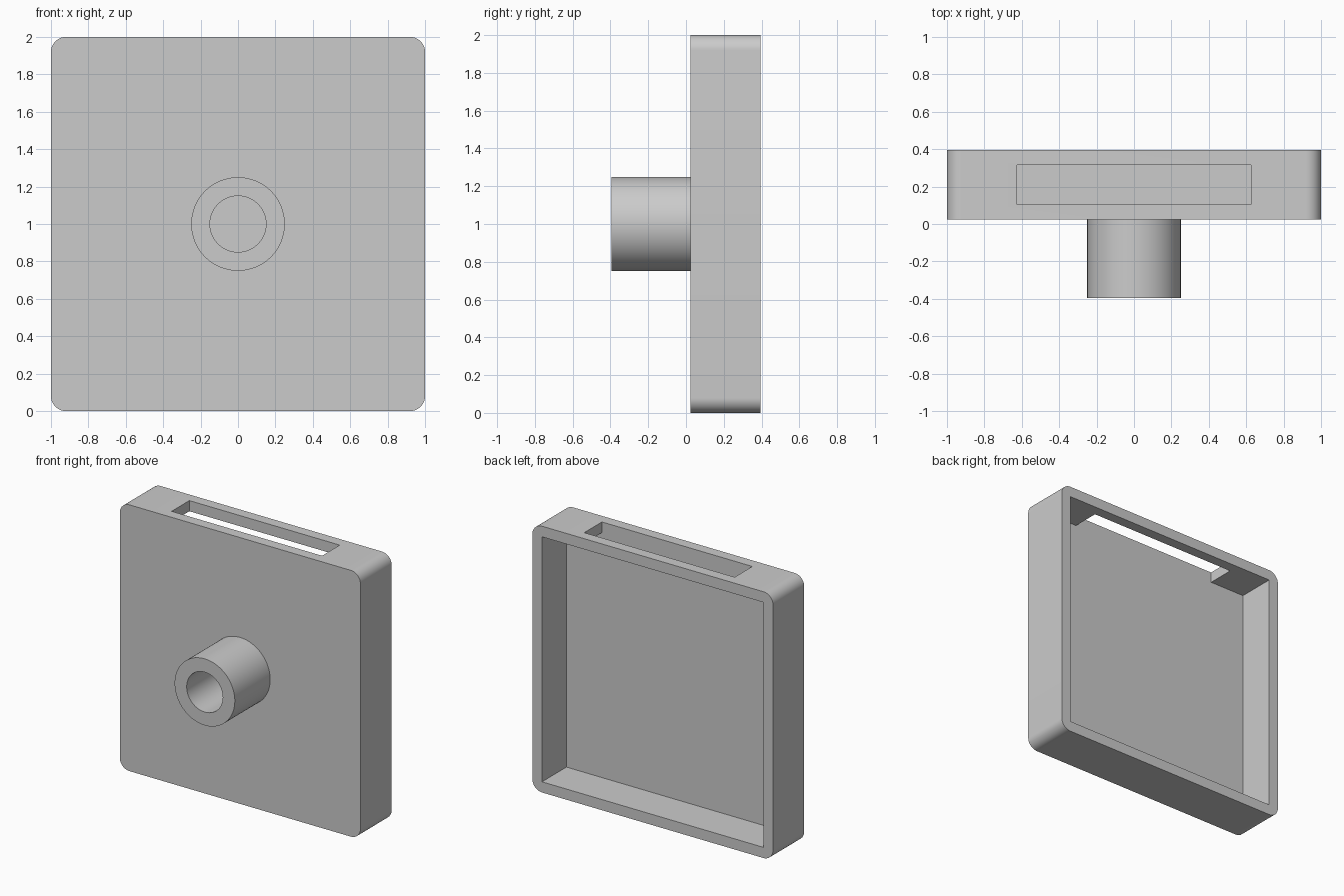
import bpy
import bmesh
from math import radians
from mathutils import Matrix, Vector

cube = bpy.data.objects.get("Cube")
if cube:
    bpy.data.objects.remove(cube, do_unlink=True)

FRONT, BACK = 0.025, 0.395      # y range of the tray
WALL = 0.08                     # wall, floor and corner radius
FLOOR = FRONT + WALL
SEGMENTS = 96

grey = bpy.data.materials.new("plain grey")
grey.use_nodes = True
colour = (0.6, 0.6, 0.6, 1)
grey.diffuse_color = colour
grey.node_tree.nodes["Principled BSDF"].inputs["Base Color"].default_value = colour


def make_object(name, bm):
    bmesh.ops.recalc_face_normals(bm, faces=bm.faces)
    mesh = bpy.data.meshes.new(name)
    bm.to_mesh(mesh)
    bm.free()
    mesh.materials.append(grey)
    obj = bpy.data.objects.new(name, mesh)
    bpy.context.collection.objects.link(obj)
    return obj


def box(low, high):
    low, high = Vector(low), Vector(high)
    bm = bmesh.new()
    bmesh.ops.create_cube(bm, size=1, matrix=Matrix.Translation((low + high) / 2)
                          @ Matrix.Diagonal((*(high - low), 1)))
    return bm


def activate(obj):
    bpy.ops.object.select_all(action="DESELECT")
    obj.select_set(True)
    bpy.context.view_layer.objects.active = obj


def cut(obj, cutter):
    activate(obj)
    mod = obj.modifiers.new("cut", "BOOLEAN")
    mod.operation, mod.solver, mod.object = "DIFFERENCE", "EXACT", cutter
    bpy.ops.object.modifier_apply(modifier=mod.name)
    bpy.data.objects.remove(cutter, do_unlink=True)


def smooth(obj):
    activate(obj)
    bpy.ops.object.shade_smooth_by_angle(angle=radians(30))


# Tray: rounded square slab
bm = box((-1, FRONT, 0), (1, BACK, 2))
corners = [e for e in bm.edges if abs(e.verts[0].co.y - e.verts[1].co.y) > 0.1]
bmesh.ops.bevel(bm, geom=corners, offset=WALL, segments=12, profile=0.5, affect="EDGES")
tray = make_object("tray", bm)

# Square recess open to the back, and the slot through the top wall
cut(tray, make_object("recess_cutter", box((WALL - 1, FLOOR, WALL), (1 - WALL, BACK + 0.1, 2 - WALL))))
cut(tray, make_object("slot_cutter", box((-0.625, FLOOR, 1.8), (0.625, BACK - WALL, 2.1))))
smooth(tray)

# Hollow hub on the front, its bore ending at the tray face
bm = bmesh.new()
profile = [(0.25, FRONT), (0.25, -BACK), (0.15, -BACK), (0.15, FRONT)]
verts = [bm.verts.new((r, y, 1)) for r, y in profile]
edges = [bm.edges.new(pair) for pair in zip(verts, verts[1:])]
bmesh.ops.spin(bm, geom=verts + edges, cent=(0, 0, 1), axis=(0, 1, 0),
               angle=radians(360), steps=SEGMENTS, use_merge=True)
bmesh.ops.remove_doubles(bm, verts=bm.verts, dist=0.0001)
hub = make_object("hub", bm)
# The open ring needs its front face to point forward
if next(f for f in hub.data.polygons if abs(f.normal.y) > 0.9).normal.y > 0:
    hub.data.flip_normals()
smooth(hub)
